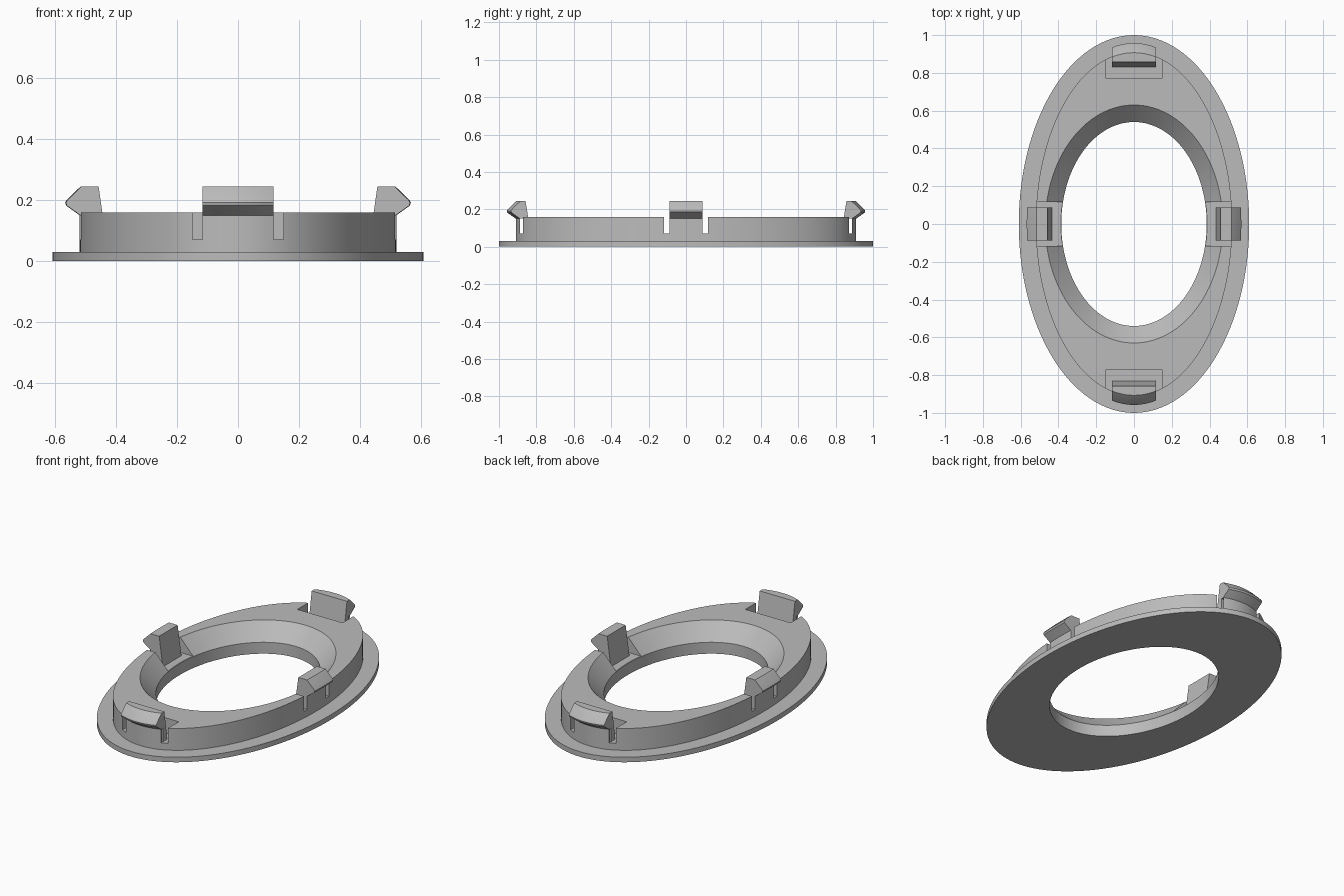
import bpy, bmesh, math
from mathutils import Matrix

cube = bpy.data.objects.get("Cube")
if cube:
    bpy.data.objects.remove(cube, do_unlink=True)

grey = bpy.data.materials.new("plain_grey")
grey.use_nodes = True
colour = (0.5, 0.5, 0.5, 1)
grey.diffuse_color = colour
grey.node_tree.nodes["Principled BSDF"].inputs["Base Color"].default_value = colour

BODY_X, BODY_Y = 0.52, 0.91
FLOOR = 0.07      # height of the pocket floors
SEGMENTS = 128


def make_object(name, bm):
    bmesh.ops.recalc_face_normals(bm, faces=bm.faces)
    mesh = bpy.data.meshes.new(name)
    bm.to_mesh(mesh)
    bm.free()
    mesh.materials.append(grey)
    obj = bpy.data.objects.new(name, mesh)
    bpy.context.collection.objects.link(obj)
    return obj


def smooth(obj):
    bpy.ops.object.select_all(action="DESELECT")
    obj.select_set(True)
    bpy.context.view_layer.objects.active = obj
    bpy.ops.object.shade_smooth_by_angle(angle=math.radians(25))


def skin(bm, rows, wrap_rows):
    """Bridge successive closed loops of vertices with quads."""
    count = len(rows) if wrap_rows else len(rows) - 1
    for i in range(count):
        a, b = rows[i], rows[(i + 1) % len(rows)]
        for j in range(len(a)):
            k = (j + 1) % len(a)
            bm.faces.new((a[j], a[k], b[k], b[j]))


# Oval flange with raised body and a flared opening: (radius x, radius y, z)
rings = [(0.385, 0.54, 0), (0.61, 1.0, 0), (0.61, 1.0, 0.03),
         (BODY_X, BODY_Y, 0.03), (BODY_X, BODY_Y, 0.16),
         (0.47, 0.63, 0.16), (0.385, 0.54, 0.068)]
bm = bmesh.new()
angles = [math.tau * i / SEGMENTS for i in range(SEGMENTS)]
rows = [[bm.verts.new((rx * math.cos(a), ry * math.sin(a), z)) for a in angles]
        for rx, ry, z in rings]
skin(bm, rows, True)
bezel = make_object("oval_bezel", bm)

# Pockets around the four clips
END_POCKET, SIDE_POCKET = 0.149, 0.117
bm = bmesh.new()
for sign in (-1, 1):
    for centre, size in (((0, sign * 0.97, 0.17), (2 * END_POCKET, 0.4, 0.2)),
                         ((sign * 0.5, 0, 0.17), (0.4, 2 * SIDE_POCKET, 0.2))):
        bmesh.ops.create_cube(bm, size=1, matrix=Matrix.Translation(centre)
                              @ Matrix.Diagonal((*size, 1)))
cutter = make_object("pocket_cutter", bm)
cutter.hide_render = True
cut = bezel.modifiers.new("pockets", "BOOLEAN")
cut.operation, cut.solver, cut.object = "DIFFERENCE", "EXACT", cutter
bpy.context.view_layer.objects.active = bezel
bpy.ops.object.modifier_apply(modifier=cut.name)
bpy.data.objects.remove(cutter, do_unlink=True)
smooth(bezel)


# Snap clip: a hooked profile swept across, its outer side following the oval
def clip(name, angle, reach, across, half, pocket, inner_low, inner_top, lip):
    def inset(t):
        return reach * (1 - math.sqrt(1 - (t / across) ** 2))

    slit_in, slit_out = reach - inset(pocket), reach - inset(half) - 0.0005
    flat = [(slit_out, FLOOR), (slit_out, 0.15), (slit_in, 0.15),
            (slit_in, FLOOR), (inner_low, FLOOR), (inner_top, 0.245)]
    curved = [(lip, 0.245), (reach + 0.043, 0.2), (reach + 0.048, 0.192),
              (reach + 0.045, 0.182), (reach, 0.15), (reach, FLOOR)]
    bm = bmesh.new()
    rows = []
    steps = 12
    for i in range(steps + 1):
        t = half * (2 * i / steps - 1)
        points = flat + [(r - inset(t), z) for r, z in curved]
        rows.append([bm.verts.new((r, t, z)) for r, z in points])
    skin(bm, rows, False)
    bm.faces.new(rows[0])
    bm.faces.new(rows[-1])
    bm.transform(Matrix.Rotation(angle, 4, "Z"))
    smooth(make_object(name, bm))


for label, turn in (("back", 0.5), ("front", -0.5)):
    clip(label + "_clip", turn * math.pi, BODY_Y, BODY_X,
         0.116, END_POCKET, 0.83, 0.858, 0.907)
for label, turn in (("left", 0), ("right", 1)):
    clip(label + "_clip", turn * math.pi, BODY_X, BODY_Y,
         0.087, SIDE_POCKET, 0.433, 0.458, 0.517)
